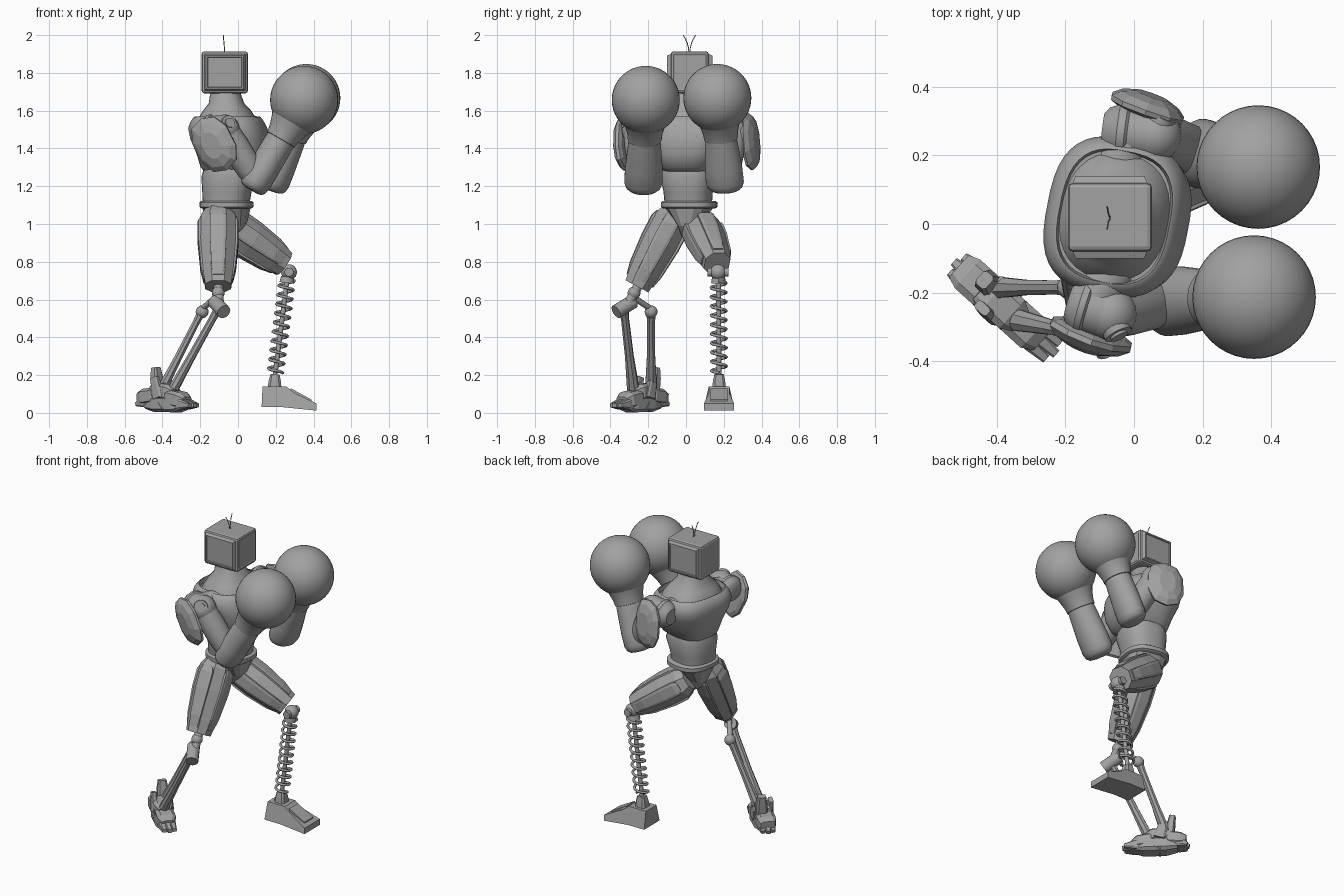
import bpy, bmesh, math
from mathutils import Vector, Matrix

if "Cube" in bpy.data.objects:
    bpy.data.objects.remove(bpy.data.objects["Cube"])

grey = bpy.data.materials.new("plain_grey")
grey.use_nodes = True
grey.diffuse_color = (0.36, 0.36, 0.36, 1)
grey.node_tree.nodes["Principled BSDF"].inputs["Base Color"].default_value = (0.36, 0.36, 0.36, 1)


def finish(name, bm, smooth=False):
    bmesh.ops.recalc_face_normals(bm, faces=bm.faces)
    mesh = bpy.data.meshes.new(name)
    bm.to_mesh(mesh)
    bm.free()
    ob = bpy.data.objects.new(name, mesh)
    bpy.context.collection.objects.link(ob)
    mesh.materials.append(grey)
    if smooth:
        bpy.ops.object.select_all(action='DESELECT')
        ob.select_set(True)
        bpy.context.view_layer.objects.active = ob
        bpy.ops.object.shade_smooth_by_angle(angle=math.radians(40))


def loft(name, frame, rings, n=32, power=2.0, smooth=True):
    """Closed skin over superellipse rings (x, y, z, half_x, half_y)."""
    bm = bmesh.new()
    loops = []
    for x, y, z, a, b in rings:
        loop = []
        for i in range(n):
            t = 2 * math.pi * (i + 0.5) / n
            c, s = math.cos(t), math.sin(t)
            px = x + a * math.copysign(abs(c) ** (2 / power), c)
            py = y + b * math.copysign(abs(s) ** (2 / power), s)
            loop.append(bm.verts.new(frame @ Vector((px, py, z))))
        loops.append(loop)
    for lo, hi in zip(loops, loops[1:]):
        for i in range(n):
            j = (i + 1) % n
            bm.faces.new((lo[i], lo[j], hi[j], hi[i]))
    bm.faces.new(loops[0][::-1])
    bm.faces.new(loops[-1])
    finish(name, bm, smooth)


def limb(name, start, end, rings, n=20, power=2.0, smooth=True, roll=0):
    """Loft between two points; rings are (fraction, half_width, half_height, optional lift)."""
    p, q = Vector(start), Vector(end)
    d = q - p
    frame = (Matrix.Translation(p) @ d.to_track_quat('Z', 'Y').to_matrix().to_4x4()
             @ Matrix.Rotation(roll, 4, 'Z'))
    full = [(0, sum(lift), t * d.length, a, b) for t, a, b, *lift in rings]
    loft(name, frame, full, n, power, smooth)


def rod(name, start, end, r0, r1=None, n=12):
    r1 = r1 or r0
    limb(name, start, end, [(0, r0, r0), (1, r1, r1)], n)


def ball(name, centre, r, seg=20):
    bm = bmesh.new()
    bmesh.ops.create_uvsphere(bm, u_segments=seg, v_segments=seg // 2 + 2, radius=r,
                              matrix=Matrix.Translation(centre))
    finish(name, bm, True)


def wire(name, points, r):
    curve = bpy.data.curves.new(name, 'CURVE')
    curve.dimensions = '3D'
    curve.bevel_depth, curve.bevel_resolution = r, 1
    curve.use_fill_caps = True
    sp = curve.splines.new('POLY')
    sp.points.add(len(points) - 1)
    for pt, co in zip(sp.points, points):
        pt.co = (*co, 1)
    curve.materials.append(grey)
    ob = bpy.data.objects.new(name, curve)
    bpy.context.collection.objects.link(ob)


# Head: bevelled box, raised tapered side panels, shallow face panel
bm = bmesh.new()
bmesh.ops.create_cube(bm, size=1)
bmesh.ops.scale(bm, vec=(0.245, 0.2, 0.222), verts=bm.verts)
bmesh.ops.translate(bm, vec=(-0.07, 0.02, 1.803), verts=bm.verts)
bmesh.ops.bevel(bm, geom=bm.edges[:], offset=0.014, segments=2, affect='EDGES', profile=0.5)
big = [f for f in bm.faces if f.calc_area() > 0.02]
sides = [f for f in big if abs(f.normal.y) > 0.9]
face = [f for f in big if f.normal.x > 0.9]
bmesh.ops.inset_individual(bm, faces=sides, thickness=0.012, depth=0.02)
bmesh.ops.inset_individual(bm, faces=sides, thickness=0.012, depth=0)
bmesh.ops.inset_individual(bm, faces=sides, thickness=0.004, depth=-0.006)
bmesh.ops.inset_individual(bm, faces=face, thickness=0.012, depth=-0.003)
finish("head", bm)
for side in (-1, 1):
    wire("antenna", [(-0.07 - 0.008 * t, 0.018 + side * (0.003 + 0.03 * t * t), 1.91 + 0.09 * t)
                     for t in (0, 0.25, 0.5, 0.75, 1)], 0.0025)

# Torso, turned slightly, with a sloping collar
twist = Matrix.Rotation(math.radians(-11), 4, 'Z')
loft("neck", twist, [(-0.06, 0.01, 1.52, 0.165, 0.195), (-0.06, 0.01, 1.555, 0.152, 0.178),
                     (-0.06, 0.005, 1.6, 0.125, 0.145), (-0.062, 0, 1.64, 0.092, 0.1),
                     (-0.07, 0, 1.71, 0.075, 0.08)], power=2.3)
loft("chest", twist, [(-0.05, 0, 1.27, 0.12, 0.11), (-0.035, 0, 1.3, 0.16, 0.145),
                      (-0.03, 0.005, 1.37, 0.185, 0.18), (-0.045, 0.01, 1.45, 0.203, 0.215),
                      (-0.057, 0.01, 1.505, 0.202, 0.23), (-0.06, 0.01, 1.54, 0.188, 0.222),
                      (-0.06, 0.01, 1.566, 0.17, 0.204), (-0.06, 0.01, 1.57, 0.162, 0.194),
                      (-0.06, 0.01, 1.54, 0.156, 0.188)], n=40, power=2.8)
loft("abdomen", twist, [(-0.065, 0, 1.09, 0.12, 0.122), (-0.06, 0, 1.17, 0.128, 0.128),
                        (-0.05, 0, 1.25, 0.142, 0.145), (-0.05, 0, 1.29, 0.13, 0.135)], power=2.5)
loft("belt", twist, [(-0.063, 0.005, 1.083, 0.13, 0.137), (-0.063, 0.005, 1.09, 0.14, 0.147),
                     (-0.063, 0.005, 1.115, 0.14, 0.147), (-0.063, 0.005, 1.122, 0.13, 0.137)], power=2.5)
loft("pelvis", twist, [(-0.06, 0.005, 0.93, 0.05, 0.035), (-0.06, 0.005, 0.99, 0.1, 0.055),
                       (-0.063, 0.005, 1.09, 0.125, 0.125)], n=12, power=3, smooth=False)

# Arms: shoulder drum, pad, upper arm, forearm and round glove
pad_rings = [(0, .09, .125), (.15, .112, .15), (.4, .115, .153), (.75, .09, .125), (1, .05, .075)]
arms = [("right", (-0.07, -0.262, 1.5), (0.1, -0.225, 1.23), (0.35, -0.213, 1.657),
         (-0.19, -0.225, 1.49), (-0.118, -0.305, 1.425), (-0.142, -0.365, 1.415), 0.45),
        ("left", (0.06, 0.258, 1.5), (0.195, 0.205, 1.23), (0.362, 0.166, 1.667),
         (-0.09, 0.275, 1.49), (0.033, 0.322, 1.435), (0.052, 0.375, 1.44), 0.0)]
for side, shoulder, elbow, fist, rear, pad_in, pad_out, roll in arms:
    s, r = Vector(shoulder), Vector(rear)
    rod(side + "_shoulder_socket", (-0.06, shoulder[1] * 0.5, 1.49), r.lerp(s, 0.5), 0.08, 0.07, 20)
    limb(side + "_shoulder_drum", r, s, [(0, .05, .05), (.1, .068, .068), (.25, .078, .078),
                                         (.3, .086, .086), (.45, .086, .086), (.5, .078, .078), (1, .078, .078)])
    ball(side + "_shoulder_ball", s, 0.08)
    hub = s + Vector((0.01, math.copysign(0.03, s.y), 0.025))
    out = Vector((0.03, math.copysign(0.06, s.y), 0.02))
    rod(side + "_shoulder_hub", hub, hub + out * 0.5, 0.046, 0.042, 16)
    rod(side + "_shoulder_pin", hub, hub + out * 0.62, 0.027, n=12)
    limb(side + "_upper_arm", s, elbow, [(0, .07, .07), (.3, .075, .075), (.7, .072, .072), (1, .06, .06)])
    limb(side + "_forearm", elbow, fist,
         [(-.12, .05, .04), (-.11, .075, .06), (-.08, .092, .073), (-.02, .102, .081),
          (.15, .1, .082), (.45, .087, .08), (.53, .083, .078)], n=28)
    limb(side + "_glove_cuff", elbow, fist,
         [(.5, .075, .07), (.51, .09, .084), (.58, .093, .09), (.68, .106, .106), (.8, .13, .13)], n=28)
    ball(side + "_glove", fist, 0.18, 40)
    limb(side + "_shoulder_pad", pad_in, pad_out, pad_rings, n=10, power=2.4, smooth=False, roll=roll)
    rod(side + "_pad_mount", r.lerp(s, 0.5), pad_in, 0.04)

# Thighs: faceted shells with raised plates that follow the taper
thigh_rings = [(-.12, .07, .07), (0, .098, .098), (.35, .1, .1), (.8, .085, .085), (1, .073, .073)]
plate_rings = [(0, .03, .008, .088), (.08, .046, .014, .095), (.35, .046, .014, .095),
               (.75, .038, .012, .083), (.92, .028, .006, .073)]
for side, hip, knee in (("right", (-0.105, -0.07, 1.03), (-0.105, -0.26, 0.67)),
                        ("left", (-0.04, 0.08, 0.985), (0.243, 0.165, 0.79))):
    limb(side + "_thigh", hip, knee, thigh_rings, n=8, power=2.3, smooth=False)
    for k in range(4):
        limb(side + "_thigh_plate", hip, knee, plate_rings, n=8, power=4,
             smooth=False, roll=k * math.pi / 2)

# Left lower leg: ball knee, coil spring, wedge foot
ball("left_knee", (0.27, 0.17, 0.745), 0.042)
rod("left_knee_axle", (0.27, 0.115, 0.745), (0.27, 0.225, 0.745), 0.024)
top, base = Vector((0.262, 0.172, 0.72)), Vector((0.195, 0.175, 0.19))
rod("spring_core", top, base, 0.013)
turns, steps = 10, 16
coil = []
for i in range(turns * steps + 1):
    a = 2 * math.pi * i / steps
    coil.append(top.lerp(base, 0.04 + 0.92 * i / (turns * steps))
                + Vector((math.cos(a), math.sin(a), 0)) * 0.04)
wire("leg_spring", coil, 0.008)
rod("spring_cap", top, top.lerp(base, 0.06), 0.035, 0.04)
limb("left_ankle", (0.193, 0.175, 0.12), (0.196, 0.175, 0.205), [(0, .04, .04), (.6, .033, .033), (1, .025, .025)],
     n=8, power=4, smooth=False)


def wedge(name, profile, y0, y1, taper):
    """Extrude an x-z profile across y, narrowing the upper points."""
    bm = bmesh.new()
    mid, half = (y0 + y1) / 2, (y1 - y0) / 2
    rows = [[bm.verts.new((x, mid + sgn * half * (taper if z > 0.05 else 1), z)) for x, z in profile]
            for sgn in (-1, 1)]
    bm.faces.new(rows[0])
    bm.faces.new(rows[1][::-1])
    for i in range(len(profile)):
        j = (i + 1) % len(profile)
        bm.faces.new((rows[0][i], rows[0][j], rows[1][j], rows[1][i]))
    finish(name, bm)


wedge("left_foot", [(0.125, 0.03), (0.24, 0.03), (0.415, 0.012), (0.415, 0.05), (0.3, 0.105),
                    (0.255, 0.14), (0.13, 0.14)], 0.095, 0.255, 0.68)
wedge("left_foot_plate", [(0.27, 0.1), (0.39, 0.055), (0.39, 0.07), (0.28, 0.13)], 0.13, 0.22, 1)

# Right lower leg: linked knee and two struts
ball("right_knee", (-0.105, -0.275, 0.635), 0.034)
rod("right_knee_link", (-0.105, -0.25, 0.68), (-0.1, -0.31, 0.57), 0.026)
rod("right_knee_drum", (-0.075, -0.37, 0.535), (-0.125, -0.28, 0.59), 0.038, n=14)
rod("right_rear_link", (-0.11, -0.29, 0.62), (-0.19, -0.185, 0.55), 0.016)
ball("right_rear_joint", (-0.19, -0.185, 0.535), 0.034)
strut = [(0, .028, .024), (.15, .022, .02), (.6, .024, .022), (1, .034, .028)]
limb("right_front_strut", (-0.1, -0.33, 0.56), (-0.34, -0.28, 0.13), strut, n=8, smooth=False)
limb("right_rear_strut", (-0.19, -0.185, 0.54), (-0.4, -0.185, 0.13), strut, n=8, smooth=False)

# Right foot: overlapping plates, toes and fins along its own direction
along, across = Vector((0.74, -0.67, 0)), Vector((0.67, 0.74, 0))
foot = Vector((-0.375, -0.245, 0))


def foot_part(name, a0, z0, a1, z1, rings, off=0.0):
    limb(name, foot + along * a0 + across * off + Vector((0, 0, z0)),
         foot + along * a1 + across * off + Vector((0, 0, z1)), rings, n=8, power=4, smooth=False)


block = [(0, .045, .03), (.25, .058, .045), (.75, .058, .045), (1, .038, .026)]
foot_part("right_foot_sole", -0.13, 0.05, 0.14, 0.045, block)
foot_part("right_foot_heel", -0.18, 0.08, -0.04, 0.095, block)
foot_part("right_foot_arch", -0.09, 0.12, 0.06, 0.105, block)
foot_part("right_foot_bridge", 0.0, 0.085, 0.14, 0.06, block)
claw = [(0, .018, .03), (.5, .021, .028), (1, .014, .012)]
for off in (-0.03, 0, 0.03):
    foot_part("right_toe", 0.07, 0.05, 0.2 - abs(off) * 0.4, 0.04, claw, off)
    foot_part("right_heel_claw", -0.11, 0.07, -0.2 + abs(off) * 0.4, 0.045, claw, off)
foot_part("right_heel_fin", -0.08, 0.1, -0.1, 0.24, [(0, .035, .03), (.6, .035, .025), (1, .025, .02)], 0.02)
for off in (-0.045, 0.05):
    foot_part("right_ankle_fin", -0.02, 0.08, -0.05, 0.19, [(0, .02, .035), (1, .015, .025)], off)
foot_part("right_side_spur", 0.0, 0.04, -0.03, 0.012, [(0, .06, .03), (1, .05, .012)])
